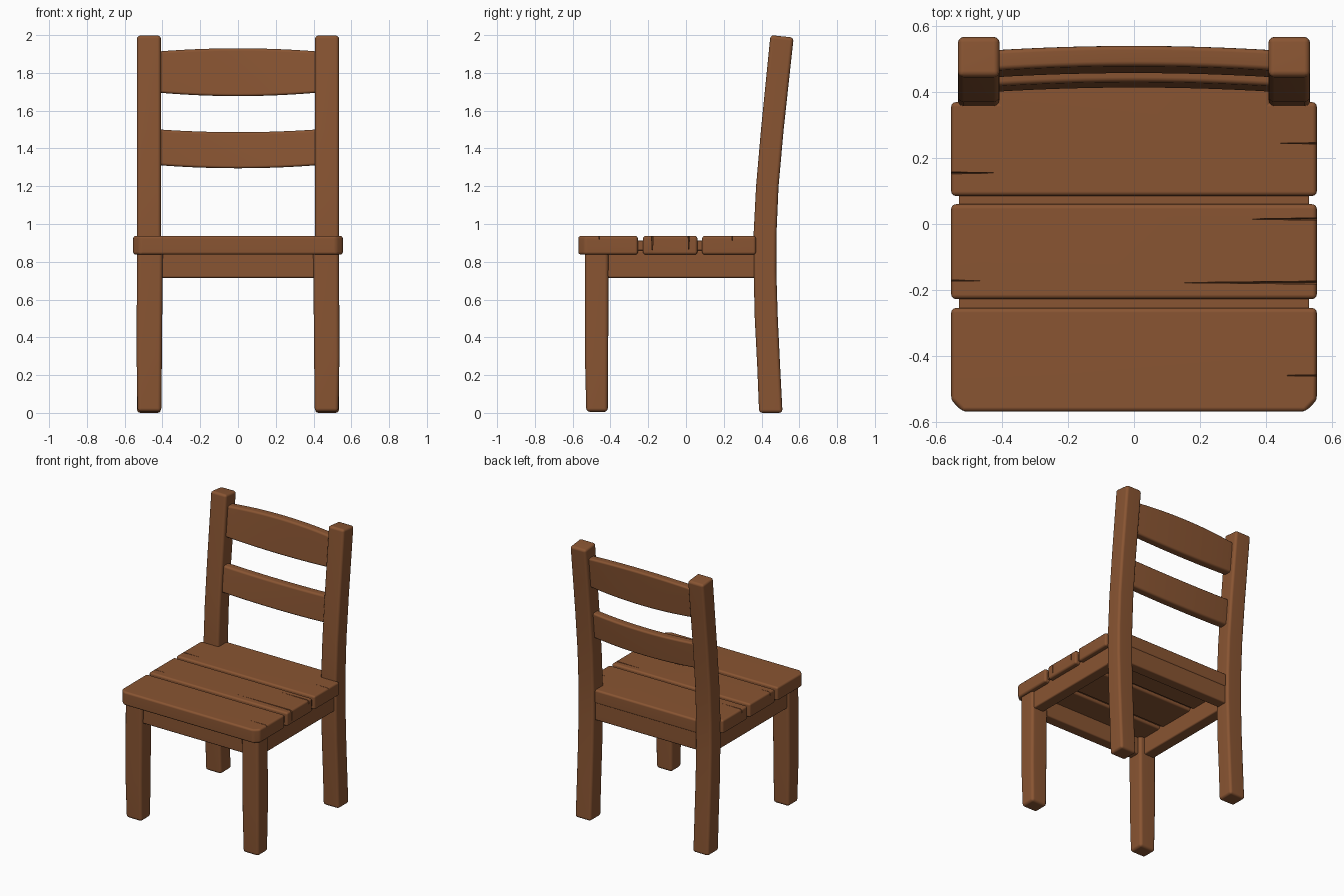
import bpy, bmesh, math
from mathutils import Vector

if "Cube" in bpy.data.objects:
    bpy.data.objects.remove(bpy.data.objects["Cube"])

wood = bpy.data.materials.new("brown wood")
wood.diffuse_color = (0.25, 0.09, 0.032, 1)
wood.use_nodes = True
wood.node_tree.nodes["Principled BSDF"].inputs["Base Color"].default_value = wood.diffuse_color


def apply(obj, kind, **settings):
    bpy.context.view_layer.objects.active = obj
    mod = obj.modifiers.new(kind.title(), kind)
    for key, value in settings.items():
        setattr(mod, key, value)
    bpy.ops.object.modifier_apply(modifier=mod.name)


def loft(name, rings, bevel=0.015, mirror=False, cutter=None):
    """Skin a closed bar through matching rings of points, then round its edges."""
    bm = bmesh.new()
    loops = [[bm.verts.new(p) for p in ring] for ring in rings]
    n = len(loops[0])
    for a, b in zip(loops, loops[1:]):
        for i in range(n):
            j = (i + 1) % n
            bm.faces.new((a[i], a[j], b[j], b[i]))
    bm.faces.new(loops[0][::-1])
    bm.faces.new(loops[-1])
    bmesh.ops.recalc_face_normals(bm, faces=bm.faces)
    mesh = bpy.data.meshes.new(name)
    bm.to_mesh(mesh)
    bm.free()
    obj = bpy.data.objects.new(name, mesh)
    bpy.context.collection.objects.link(obj)
    mesh.materials.append(wood)
    bpy.ops.object.select_all(action='DESELECT')
    obj.select_set(True)
    apply(obj, 'BEVEL', width=bevel, segments=3, limit_method='ANGLE',
          angle_limit=math.radians(35))
    if cutter:
        apply(obj, 'BOOLEAN', operation='DIFFERENCE', object=cutter, solver='EXACT')
    if mirror:
        apply(obj, 'MIRROR', use_axis=(True, False, False))
    bpy.ops.object.shade_smooth_by_angle(angle=math.radians(40))
    obj.modifiers.new("Weighted normals", 'WEIGHTED_NORMAL').keep_sharp = True
    return obj


def rect(x0, x1, y0, y1, z0, z1=None):
    """Horizontal ring; z1 is the height of its back edge."""
    z1 = z0 if z1 is None else z1
    return [(x0, y0, z0), (x1, y0, z0), (x1, y1, z1), (x0, y1, z1)]


def box(name, x, y, z, **kw):
    return loft(name, [rect(*x, *y, z[0]), rect(*x, *y, z[1])], **kw)


# Back posts: one curved leg and upright on each side
post = [(0.00, 0.387, 0.511), (0.25, 0.377, 0.498), (0.50, 0.364, 0.486),
        (0.75, 0.358, 0.478), (0.95, 0.358, 0.479), (1.20, 0.371, 0.490),
        (1.50, 0.397, 0.517), (1.75, 0.422, 0.544)]
rings = [rect(0.408, 0.535, f, b, z) for z, f, b in post]
rings.append(rect(0.408, 0.535, 0.447, 0.57, 2.0, 1.987))
loft("back_posts", rings, bevel=0.018, mirror=True)

# Front legs, slightly slimmer at the foot
loft("front_legs", [rect(0.406, 0.532, -0.528, -0.414, 0.005),
                    rect(0.403, 0.537, -0.535, -0.412, 0.3),
                    rect(0.398, 0.535, -0.535, -0.410, 0.86)],
     bevel=0.02, mirror=True)

# Rails under the seat
box("side_rails", (0.435, 0.52), (-0.45, 0.40), (0.715, 0.86), bevel=0.01, mirror=True)
box("front_rail", (-0.44, 0.44), (-0.515, -0.435), (0.715, 0.86), bevel=0.01)
box("back_rail", (-0.44, 0.44), (0.375, 0.455), (0.715, 0.86), bevel=0.01)

# Wedge cutters for the cracks in the seat: y, outer x, inner x, half width, bottom z
cracks = [(0.015, 0.60, 0.30, 0.005, 0.84), (-0.178, 0.60, 0.08, 0.006, 0.84),
          (0.155, -0.60, -0.36, 0.005, 0.89), (-0.172, -0.60, -0.42, 0.004, 0.90),
          (0.245, 0.60, 0.40, 0.004, 0.90), (-0.46, 0.60, 0.38, 0.004, 0.90)]
bm = bmesh.new()
for y, xo, xi, w, zb in cracks:
    v = [bm.verts.new(p) for p in ((xo, y - w, 0.95), (xo, y + w, 0.95),
                                   (xo, y, zb), (xi, y, 0.945))]
    for tri in ((0, 1, 2), (0, 1, 3), (1, 2, 3), (2, 0, 3)):
        bm.faces.new([v[i] for i in tri])
bmesh.ops.recalc_face_normals(bm, faces=bm.faces)
crack_mesh = bpy.data.meshes.new("crack_cutter")
bm.to_mesh(crack_mesh)
bm.free()
cutter = bpy.data.objects.new("crack_cutter", crack_mesh)
cutter.hide_render = True
bpy.context.collection.objects.link(cutter)

# Seat planks: clipped front corners, back plank notched around the posts
W = 0.555
planks = {
    "seat_plank_front": [(-W, -0.535), (-0.52, -0.57), (0.52, -0.57), (W, -0.535),
                         (W, -0.255), (-W, -0.255)],
    "seat_plank_middle": [(-W, -0.228), (W, -0.228), (W, 0.06), (-W, 0.06)],
    "seat_plank_back": [(-W, 0.085), (W, 0.085), (W, 0.37), (0.415, 0.37),
                        (0.415, 0.46), (-0.415, 0.46), (-0.415, 0.37), (-W, 0.37)]}
for name, outline in planks.items():
    loft(name, [[(x, y, z) for x, y in outline] for z in (0.838, 0.937)],
         bevel=0.014, cutter=cutter)
bpy.data.objects.remove(cutter)

# Recessed strips closing the gaps between the planks
for name, y in (("gap_strip_front", -0.242), ("gap_strip_back", 0.072)):
    box(name, (-0.532, 0.532), (y - 0.03, y + 0.03), (0.86, 0.912), bevel=0.005)


# Back slats: leaning with the posts, bowed backwards, edges arched
def slat(name, bottom, top, sag, rise, y_bottom, y_top):
    rings = []
    for i in range(13):
        x = -0.44 + 0.88 * i / 12
        k = 1 - (x / 0.44) ** 2
        zb, zt, bow = bottom - sag * k, top + rise * k, 0.014 * k
        rings.append([(x, y_bottom + bow - 0.031, zb), (x, y_bottom + bow + 0.031, zb),
                      (x, y_top + bow + 0.031, zt), (x, y_top + bow - 0.031, zt)])
    loft(name, rings, bevel=0.014)


slat("upper_slat", 1.697, 1.912, 0.02, 0.018, 0.474, 0.497)
slat("lower_slat", 1.313, 1.502, 0.018, -0.016, 0.43, 0.449)
